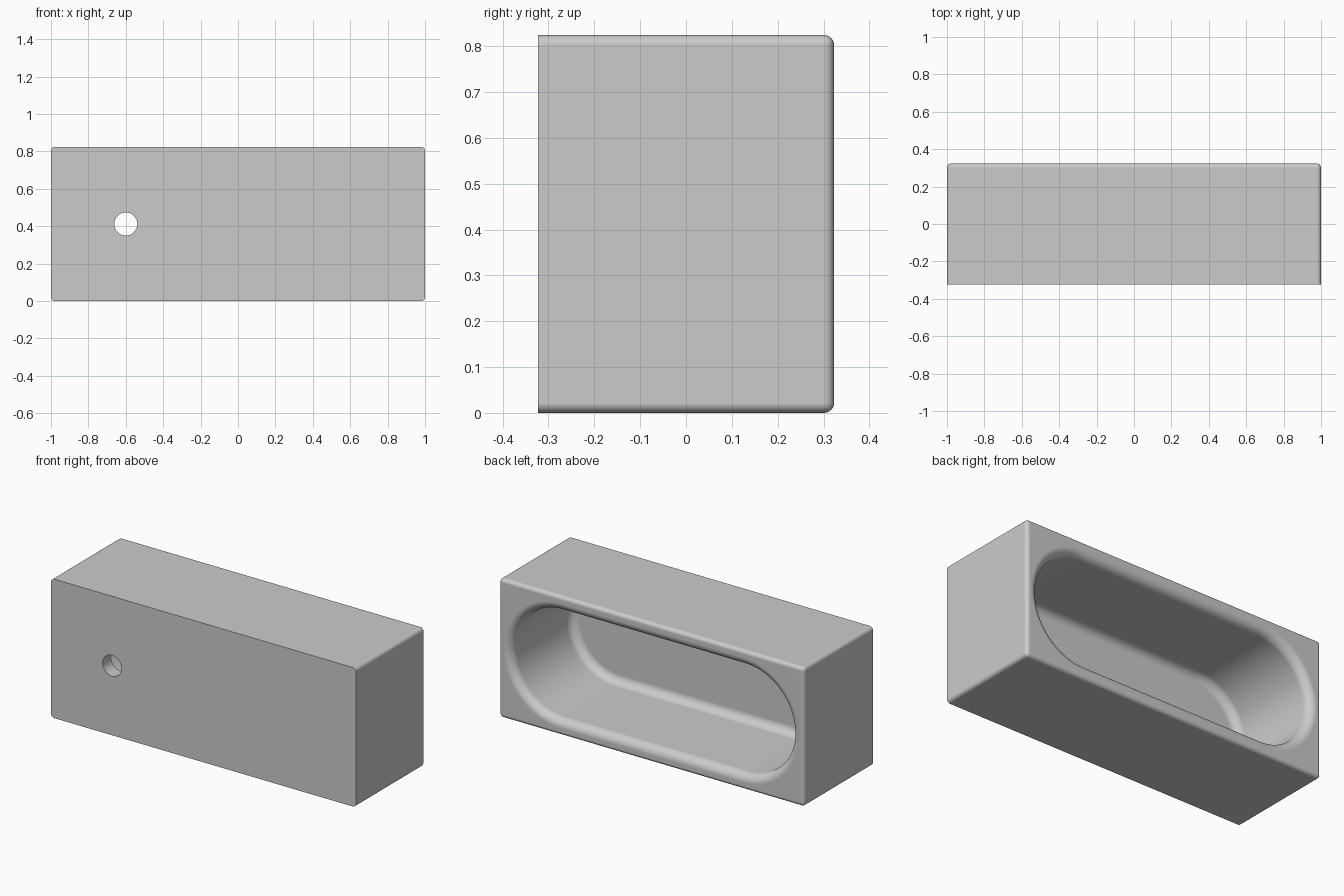
import bpy, bmesh, math
from mathutils import Matrix

old = bpy.data.objects.get("Cube")
if old:
    bpy.data.objects.remove(old)

WIDTH, DEPTH, HEIGHT = 2.0, 0.646, 0.824
BACK, MID = DEPTH / 2, HEIGHT / 2
EDGE = 0.022                      # outer edge rounding
END_X = 0.6                       # centres of the pocket's round ends
WALL_R, FILLET = 0.32, 0.05       # pocket radius and its roundings
FLOOR_Y = -BACK + 0.08

grey = bpy.data.materials.new("light grey")
grey.use_nodes = True
grey.diffuse_color = (0.6, 0.6, 0.6, 1)
grey.node_tree.nodes["Principled BSDF"].inputs["Base Color"].default_value = (0.6, 0.6, 0.6, 1)


def make_object(name, bm):
    bmesh.ops.recalc_face_normals(bm, faces=bm.faces)
    mesh = bpy.data.meshes.new(name)
    bm.to_mesh(mesh)
    bm.free()
    mesh.materials.append(grey)
    obj = bpy.data.objects.new(name, mesh)
    bpy.context.collection.objects.link(obj)
    return obj


def stadium(bm, y, radius, steps=32):
    """Ring of vertices around a slot outline at depth y."""
    ring = []
    for side in (1, -1):
        for i in range(steps + 1):
            a = math.pi * i / steps - math.pi / 2
            ring.append(bm.verts.new((side * (END_X + radius * math.cos(a)), y,
                                      MID + side * radius * math.sin(a))))
    return ring


# Block: every edge rounded except those around the front face
bm = bmesh.new()
bmesh.ops.create_cube(bm, size=1)
bmesh.ops.transform(bm, verts=bm.verts, matrix=Matrix.Translation((0, 0, MID))
                    @ Matrix.Diagonal((WIDTH, DEPTH, HEIGHT, 1)))
rounded = [e for e in bm.edges if any(v.co.y > 0 for v in e.verts)]
bmesh.ops.bevel(bm, geom=rounded, offset=EDGE, segments=6, profile=0.5, affect='EDGES')
block = make_object("block", bm)

# Pocket cutter: rounded rim, straight wall, rounded floor
arc = [math.pi / 2 * i / 8 for i in range(9)]
profile = [(BACK + 0.05, WALL_R + FILLET)]
profile += [(BACK - FILLET * (1 - math.cos(a)), WALL_R + FILLET * (1 - math.sin(a))) for a in arc]
profile += [(FLOOR_Y + FILLET * (1 - math.sin(a)), WALL_R - FILLET * (1 - math.cos(a))) for a in arc]
bm = bmesh.new()
rings = [stadium(bm, y, r) for y, r in profile]
for lower, upper in zip(rings, rings[1:]):
    for i in range(len(lower)):
        j = (i + 1) % len(lower)
        bm.faces.new((lower[i], lower[j], upper[j], upper[i]))
bm.faces.new(rings[0])
bm.faces.new(rings[-1])
pocket = make_object("pocket_cutter", bm)

# Round hole through the front wall
bm = bmesh.new()
bmesh.ops.create_cone(bm, cap_ends=True, segments=48, radius1=0.0615, radius2=0.0615, depth=0.3,
                      matrix=Matrix.Translation((-END_X, -BACK, MID)) @ Matrix.Rotation(math.pi / 2, 4, 'X'))
hole = make_object("hole_cutter", bm)

# Cut both out of the block
bpy.context.view_layer.objects.active = block
for cutter in (pocket, hole):
    cutter.hide_render = True
    cut = block.modifiers.new("cut", 'BOOLEAN')
    cut.operation = 'DIFFERENCE'
    cut.solver = 'EXACT'
    cut.object = cutter
    bpy.ops.object.modifier_apply(modifier=cut.name)
    bpy.data.objects.remove(cutter)

# Smooth roundings, crisp front edges, flat large faces
bpy.ops.object.select_all(action='DESELECT')
block.select_set(True)
bpy.ops.object.shade_smooth_by_angle(angle=math.radians(35))
weighted = block.modifiers.new("flat faces", 'WEIGHTED_NORMAL')
weighted.keep_sharp = True
